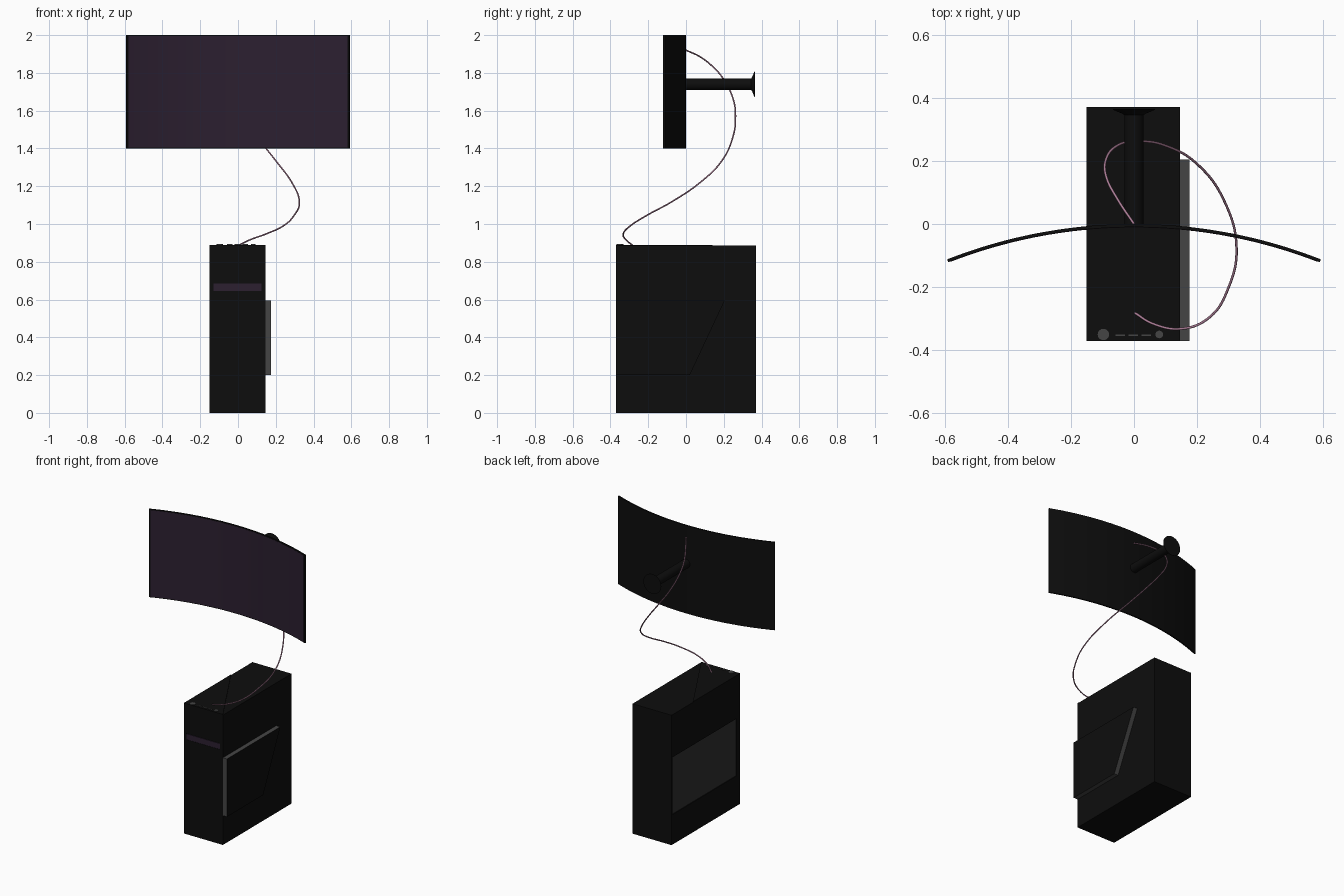
import bpy, bmesh, math
from mathutils import Vector

if "Cube" in bpy.data.objects:
    bpy.data.objects.remove(bpy.data.objects["Cube"])


def mat(name, c):
    m = bpy.data.materials.new(name)
    m.diffuse_color = (*c, 1)
    m.use_nodes = True
    m.node_tree.nodes["Principled BSDF"].inputs["Base Color"].default_value = m.diffuse_color
    return m


black = mat("black", (0.004, 0.004, 0.004))
smoke = mat("smoke_grey", (0.03, 0.03, 0.03))
grey = mat("edge_grey", (0.06, 0.06, 0.06))
purple = mat("dark_purple", (0.025, 0.014, 0.03))
pink = mat("pink", (0.4, 0.2, 0.3))


def finish(name, bm, *mats):
    bmesh.ops.recalc_face_normals(bm, faces=bm.faces)
    me = bpy.data.meshes.new(name)
    bm.to_mesh(me)
    bm.free()
    ob = bpy.data.objects.new(name, me)
    bpy.context.collection.objects.link(ob)
    for m in mats:
        me.materials.append(m)
    return ob


def smooth(ob):
    bpy.ops.object.select_all(action='DESELECT')
    ob.select_set(True)
    bpy.context.view_layer.objects.active = ob
    bpy.ops.object.shade_smooth_by_angle(angle=math.radians(35))


def prism(name, base, offset, *mats):
    """Extrude a flat outline along an offset vector."""
    bm = bmesh.new()
    f = bm.faces.new([bm.verts.new(p) for p in base])
    r = bmesh.ops.extrude_face_region(bm, geom=[f], use_keep_orig=True)
    verts = [v for v in r["geom"] if isinstance(v, bmesh.types.BMVert)]
    bmesh.ops.translate(bm, verts=verts, vec=Vector(offset))
    return finish(name, bm, *mats)


def box(name, x, y, z, m=black):
    base = [(x[0], y[0], z[0]), (x[1], y[0], z[0]), (x[1], y[1], z[0]), (x[0], y[1], z[0])]
    return prism(name, base, (0, 0, z[1] - z[0]), m)


def lathe(name, profile, origin, axis, m, n=40):
    """Solid of revolution from (radius, height) pairs along y or z."""
    bm = bmesh.new()
    rings = []
    for r, h in profile:
        ring = []
        for i in range(n):
            a = 2 * math.pi * i / n
            u, v = r * math.cos(a), r * math.sin(a)
            p = (u, h, v) if axis == 'Y' else (u, v, h)
            ring.append(bm.verts.new(Vector(origin) + Vector(p)))
        rings.append(ring)
    for a, b in zip(rings, rings[1:]):
        for i in range(n):
            bm.faces.new((a[i], a[(i + 1) % n], b[(i + 1) % n], b[i]))
    bm.faces.new(rings[0])
    bm.faces.new(rings[-1])
    ob = finish(name, bm, m)
    smooth(ob)


def curved_slab(name, r_out, r_in, half, z0, z1, m, n=48):
    """Slab bent around a vertical axis in front of the model."""
    arc = [half * (2 * i / n - 1) for i in range(n + 1)]
    pts = [(r * math.sin(a), r * math.cos(a) - R, z0)
           for r, s in ((r_out, arc), (r_in, arc[::-1])) for a in s]
    smooth(prism(name, pts, (0, 0, z1 - z0), m))


# tower case with side window opening and front slot
case = box("tower_case", (-0.15, 0.145), (-0.37, 0.37), (0, 0.886))
for name, lim in (("window_cutter", ((-0.2, -0.142), (-0.33, 0.362), (0.205, 0.595))),
                  ("slot_cutter", ((-0.13, 0.125), (-0.4, -0.364), (0.645, 0.69)))):
    cutter = box(name, *lim)
    cutter.hide_render = True
    cutter.hide_set(True)
    mod = case.modifiers.new(name, 'BOOLEAN')
    mod.object, mod.operation, mod.solver = cutter, 'DIFFERENCE', 'EXACT'
box("side_window", (-0.145, -0.146 + 0.006), (-0.33, 0.362), (0.205, 0.595), smoke)
box("front_light_strip", (-0.13, 0.125), (-0.368, -0.363), (0.645, 0.684), purple)

# thin diagonal plate on the top
prism("top_plate", [(-0.15, -0.37, 0.885), (0.145, -0.37, 0.885), (-0.15, 0.14, 0.885)],
      (0, 0, 0.005), black)

# slanted raised panel on the right side: dark face, grey rim
panel = prism("side_bulge",
              [(0.145, -0.37, 0.2), (0.145, 0.02, 0.2), (0.145, 0.205, 0.595), (0.145, -0.37, 0.595)],
              (0.031, 0, 0), grey, black)
for p in panel.data.polygons:
    if abs(p.normal.x) > 0.9:
        p.material_index = 1

# buttons and ports on top
for name, x, r in (("power_button", -0.097, 0.018), ("audio_port", 0.08, 0.012)):
    lathe(name, [(r, 0.888), (r, 0.893)], (x, -0.35, 0), 'Z', grey)
for i, x in enumerate((-0.043, -0.003, 0.039)):
    box(f"data_port_{i + 1}", (x - 0.015, x + 0.015), (-0.355, -0.35), (0.888, 0.893), grey)

# curved display
R = 1.62
HALF = math.asin(0.592 / R)
curved_slab("display_shell", R, R - 0.01, HALF, 1.4, 2.0, black)
curved_slab("display_screen", R - 0.009, R - 0.0112, HALF - 0.006, 1.405, 1.995, purple)

# wall arm with flared end disc
lathe("wall_arm", [(0.03, -0.003), (0.03, 0.345), (0.038, 0.35), (0.067, 0.362), (0.067, 0.364)],
      (0, 0, 1.74), 'Y', black)

# cable from the display back to the tower top
path = [(0, -0.28, 0.885), (0.06, -0.316, 0.915), (0.15, -0.332, 0.948), (0.24, -0.295, 0.99),
        (0.30, -0.2, 1.05), (0.325, -0.08, 1.115), (0.285, 0.075, 1.22), (0.2, 0.19, 1.335),
        (0.1, 0.248, 1.46), (0.02, 0.262, 1.56), (-0.05, 0.25, 1.66), (-0.09, 0.2, 1.765),
        (-0.088, 0.15, 1.825), (-0.05, 0.075, 1.885), (0, 0, 1.92)]
cu = bpy.data.curves.new("cable", 'CURVE')
cu.dimensions = '3D'
cu.bevel_depth = 0.004
cu.bevel_resolution = 3
cu.resolution_u = 8
cu.use_fill_caps = True
sp = cu.splines.new('BEZIER')
sp.bezier_points.add(len(path) - 1)
for b, p in zip(sp.bezier_points, path):
    b.co = p
    b.handle_left_type = b.handle_right_type = 'AUTO'
cu.materials.append(pink)
bpy.context.collection.objects.link(bpy.data.objects.new("cable", cu))
